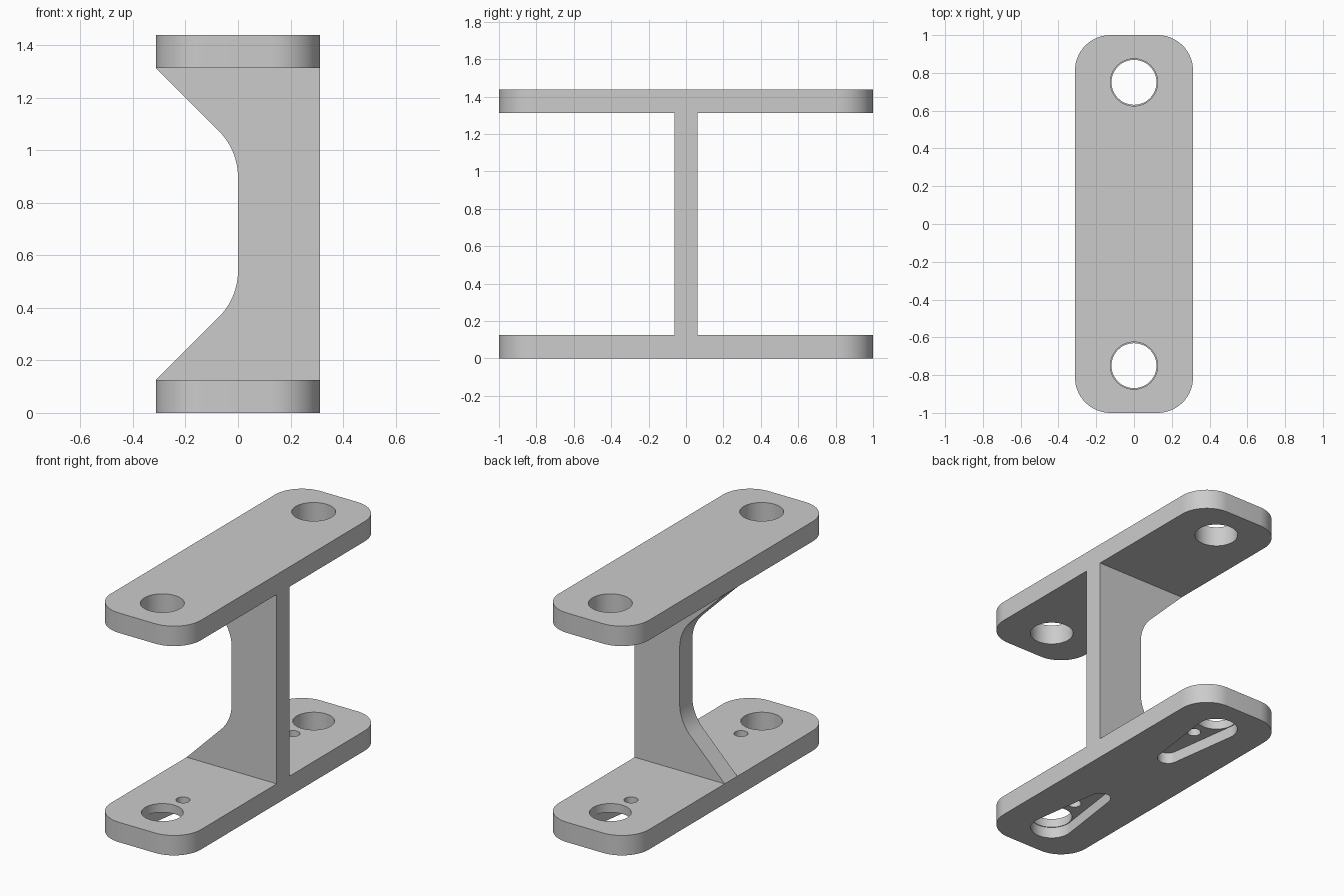
import bpy, bmesh
from math import sin, cos, acos, pi, radians, tan
from mathutils import Matrix

if "Cube" in bpy.data.objects:
    bpy.data.objects.remove(bpy.data.objects["Cube"])

HALF_W, HALF_L, THICK, HEIGHT = 0.3125, 1.0, 0.125, 1.4375
HOLE_Y = 0.75

grey = bpy.data.materials.new("light grey")
grey.use_nodes = True
grey.diffuse_color = (0.6, 0.6, 0.6, 1)
grey.node_tree.nodes["Principled BSDF"].inputs["Base Color"].default_value = (0.6, 0.6, 0.6, 1)


def arc(cx, cy, r, a0, a1, n=16):
    return [(cx + r * cos(a0 + (a1 - a0) * i / n), cy + r * sin(a0 + (a1 - a0) * i / n))
            for i in range(n + 1)]


def prism(name, outline, low, high, matrix=Matrix()):
    """Extrude a closed outline from low to high along its normal."""
    bm = bmesh.new()
    face = bm.faces.new([bm.verts.new((u, v, low)) for u, v in outline])
    top = bmesh.ops.extrude_face_region(bm, geom=[face])["geom"]
    bmesh.ops.translate(bm, vec=(0, 0, high - low),
                        verts=[g for g in top if isinstance(g, bmesh.types.BMVert)])
    bm.transform(matrix)
    bmesh.ops.recalc_face_normals(bm, faces=bm.faces)
    mesh = bpy.data.meshes.new(name)
    bm.to_mesh(mesh)
    bm.free()
    mesh.materials.append(grey)
    obj = bpy.data.objects.new(name, mesh)
    bpy.context.scene.collection.objects.link(obj)
    return obj


def combine(target, other, operation):
    """Apply a boolean and delete the helper object."""
    mod = target.modifiers.new("join", "BOOLEAN")
    mod.operation, mod.object, mod.solver = operation, other, "EXACT"
    graph = bpy.context.evaluated_depsgraph_get()
    mesh = bpy.data.meshes.new_from_object(target.evaluated_get(graph))
    target.modifiers.clear()
    target.data = mesh
    bpy.data.objects.remove(other)


def circle(y, r, n=48):
    return arc(0, y, r, 0, 2 * pi, n)[:-1]


# Flange plates with rounded corners
def plate(name, low):
    r = 0.1875
    outline = []
    for k, (sx, sy) in enumerate([(1, 1), (-1, 1), (-1, -1), (1, -1)]):
        outline += arc(sx * (HALF_W - r), sy * (HALF_L - r), r, k * pi / 2, (k + 1) * pi / 2)
    return prism(name, outline, low, low + THICK)


bracket = plate("bracket", 0)
top_plate = plate("top_plate", HEIGHT - THICK)

# Holes, and tapered recesses under the bottom plate
R_BIG, R_TIP, REACH, DEPTH = 0.123, 0.0625, 0.44, 0.07
for s in (-1, 1):
    combine(top_plate, prism("top_hole", circle(s * HOLE_Y, 0.125), 1, 2), "DIFFERENCE")
    a = acos((R_BIG - R_TIP) / REACH)
    inward = -s * pi / 2
    slot = arc(0, s * HOLE_Y, R_BIG, inward + a, inward + 2 * pi - a, 32)
    slot += arc(0, s * (HOLE_Y - REACH), R_TIP, inward - a, inward + a)
    combine(bracket, prism("recess", slot, -0.1, DEPTH), "DIFFERENCE")
    combine(bracket, prism("bottom_hole", circle(s * HOLE_Y, 0.119), -0.1, 0.3), "DIFFERENCE")
    combine(bracket, prism("pin_hole", circle(s * 0.545, 0.04, 24), -0.1, 0.3), "DIFFERENCE")

# Web with a filleted cut-out on one side
R = 0.25
corner = THICK + HALF_W + R * tan(radians(22.5))
lower = [(-HALF_W, THICK)] + arc(-R, corner, R, -pi / 4, 0)
profile = lower + [(x, HEIGHT - z) for x, z in reversed(lower)]
profile += [(HALF_W, HEIGHT - THICK), (HALF_W, THICK)]
web = prism("web", profile, -THICK / 2, THICK / 2, Matrix.Rotation(pi / 2, 4, "X"))

# Join into one solid
combine(bracket, web, "UNION")
combine(bracket, top_plate, "UNION")

bpy.ops.object.select_all(action="DESELECT")
bracket.select_set(True)
bpy.context.view_layer.objects.active = bracket
bpy.ops.object.shade_smooth_by_angle(angle=radians(30))
